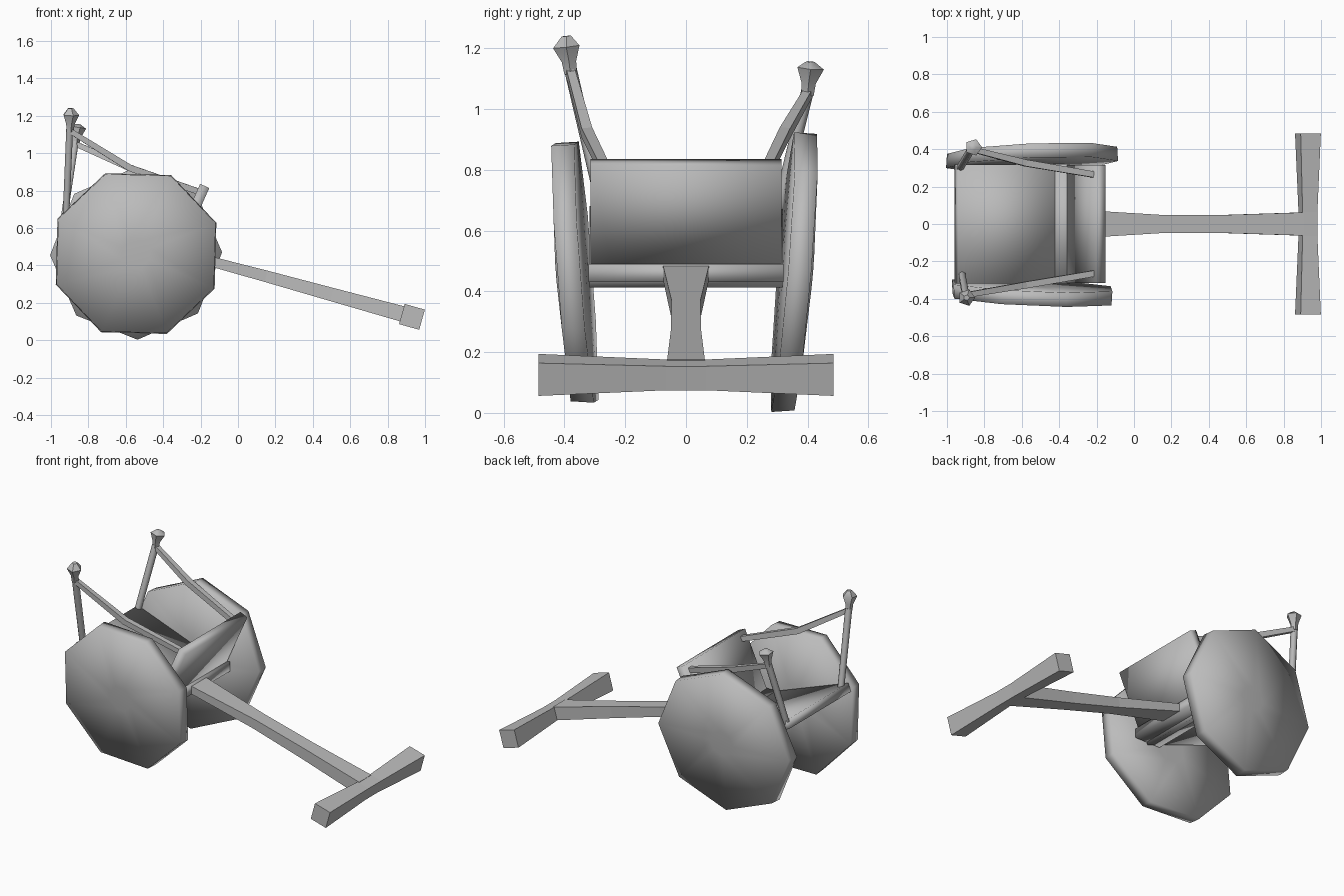
import bpy, bmesh, math
from mathutils import Vector

cube = bpy.data.objects.get("Cube")
if cube:
    bpy.data.objects.remove(cube, do_unlink=True)

grey = bpy.data.materials.new("plain grey")
grey.use_nodes = True
colour = (0.5, 0.5, 0.5, 1)
grey.diffuse_color = colour
grey.node_tree.nodes["Principled BSDF"].inputs["Base Color"].default_value = colour


def loft(name, rings, smooth=None):
    """Skin a list of equal-sized point rings and cap both ends."""
    bm = bmesh.new()
    loops = [[bm.verts.new(p) for p in ring] for ring in rings]
    n = len(loops[0])
    for a, b in zip(loops, loops[1:]):
        for i in range(n):
            j = (i + 1) % n
            bm.faces.new((a[i], a[j], b[j], b[i]))
    bm.faces.new(loops[0][::-1])
    bm.faces.new(loops[-1])
    bmesh.ops.recalc_face_normals(bm, faces=bm.faces)
    mesh = bpy.data.meshes.new(name)
    bm.to_mesh(mesh)
    bm.free()
    mesh.materials.append(grey)
    ob = bpy.data.objects.new(name, mesh)
    bpy.context.collection.objects.link(ob)
    if smooth:
        bpy.ops.object.select_all(action='DESELECT')
        ob.select_set(True)
        bpy.context.view_layer.objects.active = ob
        bpy.ops.object.shade_smooth_by_angle(angle=math.radians(smooth))
    return ob


def rect(centre, u, v, hu, hv):
    """Rectangle around a centre, half sizes hu and hv along u and v."""
    c = Vector(centre)
    return [c + u * hu * a + v * hv * b for a, b in ((-1, -1), (1, -1), (1, 1), (-1, 1))]


def bar(name, stations, sides, smooth=None):
    """Round-section bar through (point, radius) stations."""
    pts = [Vector(p) for p, r in stations]
    axis = (pts[-1] - pts[0]).normalized()
    u = axis.cross(Vector((0, 1, 0))).normalized()
    v = axis.cross(u)
    angles = [2 * math.pi * (i + 0.5) / sides for i in range(sides)]
    rings = [[p + (u * math.cos(t) + v * math.sin(t)) * r for t in angles]
             for p, (_, r) in zip(pts, stations)]
    return loft(name, rings, smooth)


def wheel(name, side, dist, lean, toe, spin):
    """Domed eight-sided disc that leans outward at the top and front."""
    def ring(radius, offset):
        pts = []
        for i in range(8):
            t = math.radians(spin + 45 * i)
            x, z = radius * math.cos(t), radius * math.sin(t)
            pts.append((-0.545 + x, side * (dist + lean * z + toe * x + offset), 0.463 + z))
        return pts
    return loft(name, [ring(0.1, -0.045), ring(0.46, -0.042),
                       ring(0.455, 0.034), ring(0.08, 0.055)], 100)


def plank(name, start, end, half_width, half_thick):
    """Smooth-shaded board running between two points in the middle plane."""
    a, b = Vector(start), Vector(end)
    normal = (b - a).cross(Y).normalized()
    return loft(name, [rect(c, Y, normal, half_width, half_thick) for c in (a, b)], 100)


X, Y, Z = Vector((1, 0, 0)), Vector((0, 1, 0)), Vector((0, 0, 1))

# Wheels
wheel("right_wheel", -1, 0.37, 0.075, 0.045, 21)
wheel("left_wheel", 1, 0.36, 0.082, 0.04, 1)

# Body: seat board rising to the rear, leaning front panel, beam under both
plank("seat_board", (-0.36, 0, 0.438), (-0.95, 0, 0.655), 0.318, 0.027)
plank("front_panel", (-0.335, 0, 0.475), (-0.178, 0, 0.825), 0.315, 0.027)
plank("cross_beam", (-0.46, 0, 0.46), (-0.28, 0, 0.46), 0.32, 0.03)

# Draw pole and crossbar share one slope
along = Vector((0.963, 0, -0.27))
across = Vector((0.27, 0, 0.963))
loft("draw_pole", [rect(c, Y, across, hy, hz) for c, hy, hz in (
    ((-0.32, 0, 0.468), 0.077, 0.024), ((0.15, 0, 0.342), 0.048, 0.031),
    ((0.5, 0, 0.245), 0.049, 0.036), ((0.9, 0, 0.135), 0.062, 0.042))])
loft("crossbar", [rect((0.93, y, 0.125), along, across, h, h) for y, h in (
    (-0.485, 0.056), (-0.065, 0.041), (0.065, 0.041), (0.485, 0.056))])

# Rear posts with flared knobs, and the rails down to the front panel
for name, base, neck, top, point in (
        ("right", (-0.92, -0.27, 0.655), (-0.9, -0.38, 1.13), (-0.895, -0.394, 1.205), 0.035),
        ("left", (-0.93, 0.3, 0.655), (-0.87, 0.4, 1.06), (-0.858, 0.41, 1.135), 0.02)):
    b, n, t = Vector(base), Vector(neck), Vector(top)
    bar(name + "_post", [(b, 0.02), (n, 0.021)], 6, 70)
    bar(name + "_knob", [(n - Z * 0.015, 0.021), (n + (t - n) * 0.35, 0.025),
                         (t, 0.046), (t + Z * point, 0.016)], 5, 50)
    side = 1 if n.y > 0 else -1
    bar(name + "_rail", [(n - Z * 0.01, 0.02),
                         ((-0.58, side * 0.326, 0.922), 0.025),
                         ((-0.22, side * 0.265, 0.798), 0.023)], 4)
